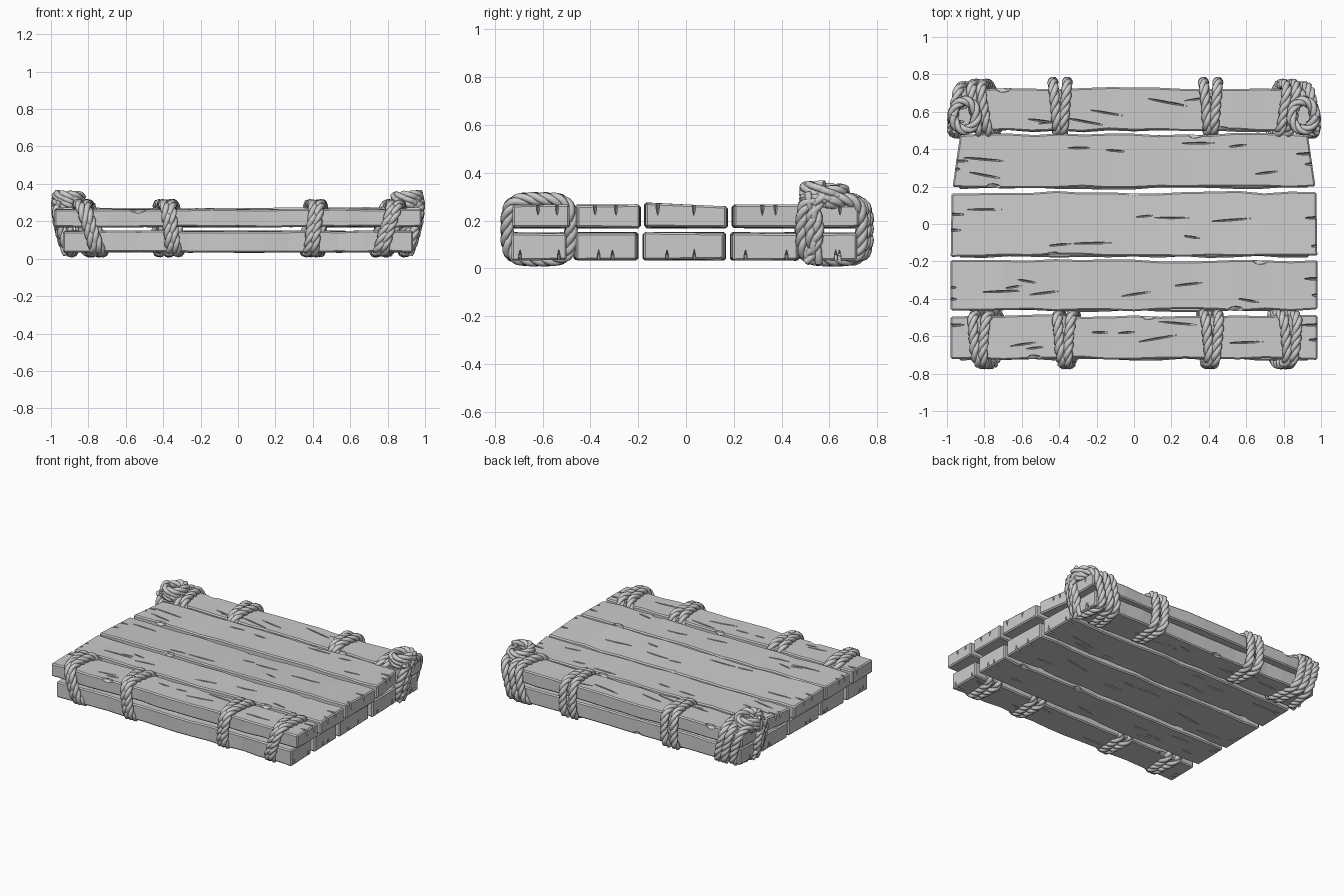
import bpy, bmesh, math, random
from mathutils import Vector

random.seed(7)
if "Cube" in bpy.data.objects:
    bpy.data.objects.remove(bpy.data.objects["Cube"])

grey = bpy.data.materials.new("plain_grey")
grey.use_nodes = True
tint = (0.6, 0.6, 0.6, 1)
grey.diffuse_color = tint
grey.node_tree.nodes["Principled BSDF"].inputs["Base Color"].default_value = tint


def add_object(name, mesh):
    ob = bpy.data.objects.new(name, mesh)
    bpy.context.collection.objects.link(ob)
    return ob


def cutter_cone(bm, centre, size, yaw):
    """Long thin diamond used to carve one crack."""
    made = bmesh.ops.create_icosphere(bm, subdivisions=1, radius=1)["verts"]
    for v in made:
        p = Vector((v.co.x * size[0], v.co.y * size[1], v.co.z * size[2]))
        c, s = math.cos(yaw), math.sin(yaw)
        v.co = Vector((p.x * c - p.y * s, p.x * s + p.y * c, p.z)) + Vector(centre)


def plank(name, y0, y1, z0, z1, half0, half1, face, tilt=0):
    """Worn board; half0 and half1 are its half lengths at y0 and y1."""
    bm = bmesh.new()
    steps = 14
    rings = []
    for i in range(steps + 1):
        t = 2 * i / steps - 1
        wob = [random.uniform(-0.007, 0.007) for _ in range(4)]
        rings.append([bm.verts.new(p) for p in (
            (t * half0, y0 + wob[0], z0 + wob[2] / 2),
            (t * half1, y1 + wob[1], z0 + wob[3] / 2),
            (t * half1, y1 + wob[1], z1 - tilt + wob[2] / 2),
            (t * half0, y0 + wob[0], z1 + tilt + wob[3] / 2))])
    for a, b in zip(rings, rings[1:]):
        for k in range(4):
            n = (k + 1) % 4
            bm.faces.new((a[k], a[n], b[n], b[k]))
    bm.faces.new(rings[0])
    bm.faces.new(rings[-1][::-1])
    bmesh.ops.recalc_face_normals(bm, faces=bm.faces)
    sharp = [e for e in bm.edges if e.calc_face_angle() > 1]
    bmesh.ops.bevel(bm, geom=sharp, offset=0.008, segments=1, affect='EDGES')
    mesh = bpy.data.meshes.new(name)
    bm.to_mesh(mesh)
    bm.free()
    mesh.materials.append(grey)
    board = add_object(name, mesh)

    # cracks along the grain, chips on the long edges, splits in the ends
    cb = bmesh.new()
    zf = z1 if face > 0 else z0
    for k in range(7):
        where = (random.uniform(-0.8, 0.8), random.uniform(y0 + 0.04, y1 - 0.04), zf)
        cutter_cone(cb, where, (random.uniform(0.05, 0.14), 0.006, 0.018),
                    random.uniform(-0.2, 0.2))
    for k in range(2):
        edge = random.choice((y0, y1))
        cutter_cone(cb, (random.uniform(-0.8, 0.8), edge, zf), (0.05, 0.025, 0.025), 0)
    for side in (-1, 1):
        for k in range(2):
            y = random.uniform(y0 + 0.03, y1 - 0.03)
            end = half0 + (half1 - half0) * (y - y0) / (y1 - y0)
            cutter_cone(cb, (side * end, y, zf),
                        (random.uniform(0.03, 0.1), 0.008, 0.045), 0)
    cut_mesh = bpy.data.meshes.new(name + "_cracks")
    cb.to_mesh(cut_mesh)
    cb.free()
    cut = add_object(name + "_cracks", cut_mesh)
    mod = board.modifiers.new("cracks", 'BOOLEAN')
    mod.operation = 'DIFFERENCE'
    mod.object = cut
    mod.solver = 'EXACT'
    mod.use_self = True
    carved = bpy.data.meshes.new_from_object(
        board.evaluated_get(bpy.context.evaluated_depsgraph_get()))
    board.modifiers.clear()
    board.data = carved
    bpy.data.objects.remove(cut)


def rope(name, path, closed=True, radius=0.029, pitch=0.16):
    """Three strands twisted around a path of points."""
    count = len(path)
    length = sum((path[i + 1] - path[i]).length for i in range(count - 1))
    turns = max(1, round(length / pitch))
    curve = bpy.data.curves.new(name, 'CURVE')
    curve.dimensions = '3D'
    curve.bevel_depth = radius * 0.56
    curve.bevel_resolution = 1
    curve.use_fill_caps = True
    middle = sum(path, Vector()) / count
    for strand in range(3):
        spline = curve.splines.new('POLY')
        spline.points.add(count - 1)
        spline.use_cyclic_u = closed
        for i, p in enumerate(path):
            nxt = path[(i + 1) % count] if closed else path[min(i + 1, count - 1)]
            tangent = (nxt - path[i - 1 if closed else max(i - 1, 0)]).normalized()
            out = p - middle
            out = (out - tangent * out.dot(tangent)).normalized()
            a = math.tau * (turns * i / count + strand / 3)
            off = out * math.cos(a) + tangent.cross(out) * math.sin(a)
            spline.points[i].co = (*(p + off * radius * 0.46), 1)
    temp = add_object(name + "_path", curve)
    mesh = bpy.data.meshes.new_from_object(
        temp.evaluated_get(bpy.context.evaluated_depsgraph_get()))
    bpy.data.objects.remove(temp)
    mesh.materials.clear()
    mesh.materials.append(grey)
    mesh.polygons.foreach_set("use_smooth", [True] * len(mesh.polygons))
    return add_object(name, mesh)


def loop(x, y, slant=0, skew=0, half_y=0.133, steps=72):
    """Rounded square path around a pair of boards, leaning by slant in x."""
    pts = []
    for i in range(steps):
        a = math.tau * i / steps
        c, s = math.cos(a), math.sin(a)
        k = (abs(c) ** 4 + abs(s) ** 4) ** -0.25
        pts.append(Vector((x + slant * s * k + skew * c * k,
                           y + half_y * c * k, 0.163 + 0.127 * s * k)))
    return pts


# two layers of five boards
rows = [("front", -0.72, -0.49, 0.98, 0.98, 0), ("front_inner", -0.46, -0.195, 0.98, 0.98, 0),
        ("middle", -0.17, 0.17, 0.98, 0.975, 0.008), ("back_inner", 0.195, 0.48, 0.97, 0.93, 0),
        ("back", 0.50, 0.725, 0.955, 0.955, 0)]
for label, y0, y1, h0, h1, tilt in rows:
    plank("upper_plank_" + label, y0, y1, 0.17, 0.265, h0, h1, 1, tilt)
    plank("lower_plank_" + label, y0 - 0.005, y1 - 0.01, 0.035, 0.148, 0.935, 0.93, -1)

# double rope bindings on the front and back boards
for label, x, y, slant in (("front_right_inner", -0.36, -0.615, -0.015),
                           ("front_left_inner", 0.405, -0.615, 0.015),
                           ("back_right_inner", -0.395, 0.625, 0),
                           ("back_left_inner", 0.41, 0.625, 0),
                           ("front_right_outer", -0.79, -0.615, -0.04),
                           ("front_left_outer", 0.80, -0.615, 0.04)):
    for n, shift in enumerate((-0.026, 0.026)):
        rope(f"rope_{label}_{n}", loop(x + shift, y, slant, (n - 0.5) * 0.025))

# knotted corners at the back: slanted loops, end wraps and an upright coil
for label, side in (("right", -1), ("left", 1)):
    for n, shift in enumerate((-0.026, 0.026)):
        rope(f"corner_loop_{label}_{n}",
             loop(side * 0.80 + shift, 0.615, side * 0.03, side * 0.02))
    rope(f"corner_end_wrap_{label}",
         loop(side * 0.925, 0.61, side * 0.035, -side * 0.02, 0.125))
    coil = []
    for i in range(97):
        a = math.tau * i / 32
        coil.append(Vector((side * (0.905 + 0.063 * math.cos(a)),
                            0.58 + 0.078 * math.sin(a), 0.275 + 0.066 * i / 96)))
    rope(f"corner_coil_{label}", coil, False)
    for n, y in enumerate((0.50, 0.57)):
        drop = [Vector((side * (0.972 - 0.06 * t * t), y + 0.05 * math.sin(3 * t) * (1 - 2 * n),
                        0.31 - 0.28 * t)) for t in (i / 24 for i in range(25))]
        rope(f"corner_drop_{label}_{n}", drop, False)
